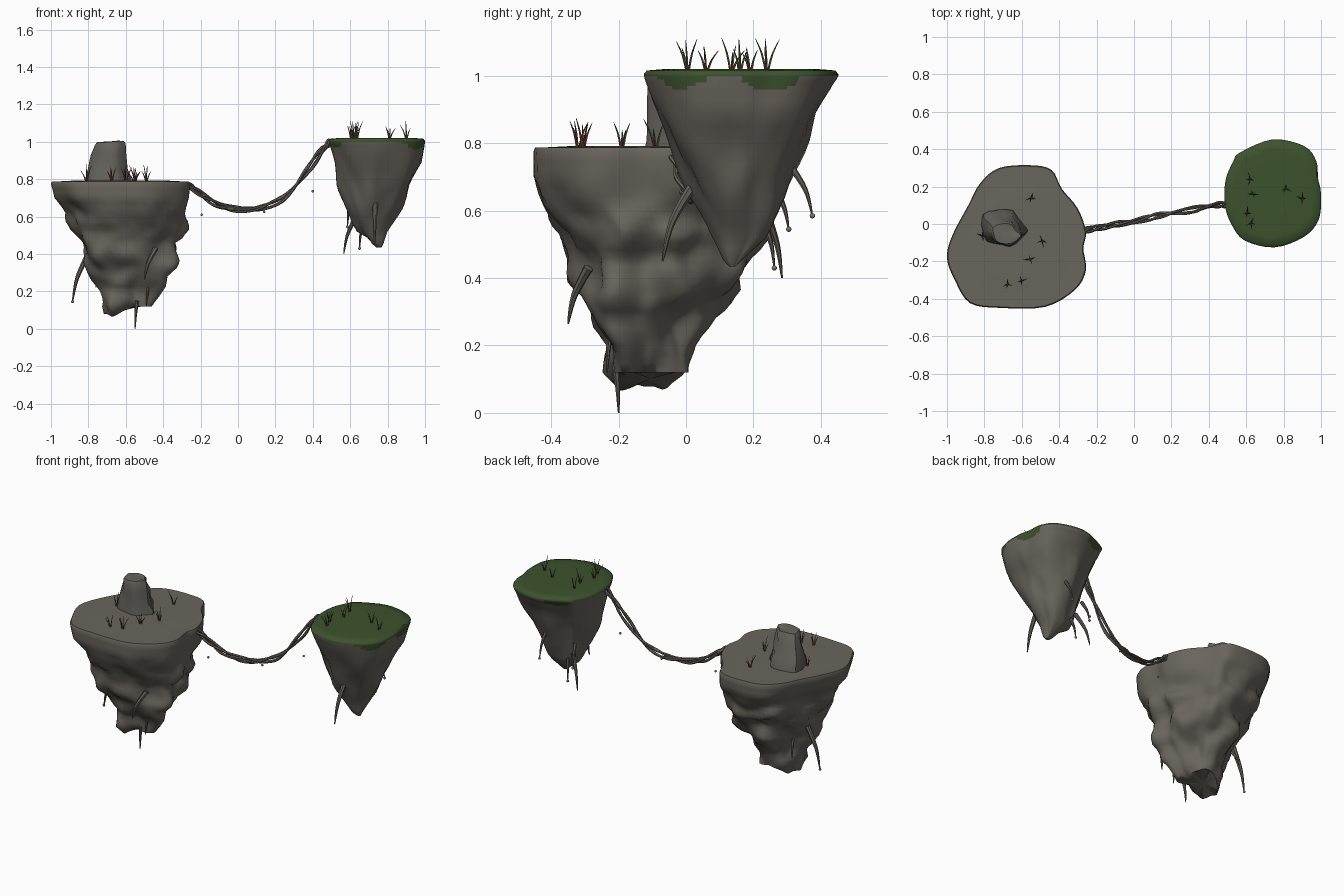
import bpy, math, random
from mathutils import Vector, noise

if "Cube" in bpy.data.objects:
    bpy.data.objects.remove(bpy.data.objects["Cube"])

random.seed(4)


def material(name, rgb):
    m = bpy.data.materials.new(name)
    m.diffuse_color = (*rgb, 1)
    m.use_nodes = True
    m.node_tree.nodes["Principled BSDF"].inputs["Base Color"].default_value = m.diffuse_color
    return m


ROCK = material("grey brown rock", (0.143, 0.130, 0.110))
BOULDER = material("boulder grey", (0.135, 0.127, 0.110))
MOSS = material("moss green", (0.046, 0.084, 0.026))
ROOT = material("root grey brown", (0.140, 0.124, 0.104))
BLADE = material("dull grass green", (0.120, 0.130, 0.065))
RED = material("dry red grass", (0.200, 0.060, 0.042))
BUD = material("pale bud", (0.20, 0.20, 0.10))


def make(name, verts, faces, mats, angle=40):
    me = bpy.data.meshes.new(name)
    me.from_pydata(verts, [], faces)
    for m in mats:
        me.materials.append(m)
    for p in me.polygons:
        p.use_smooth = True
    me.set_sharp_from_angle(angle=math.radians(angle))
    ob = bpy.data.objects.new(name, me)
    bpy.context.collection.objects.link(ob)
    return ob


def spline(pts, n, closed=False):
    """Catmull-Rom curve through the points, n steps for each span."""
    k, out = len(pts), []
    get = (lambda i: Vector(pts[i % k])) if closed else (lambda i: Vector(pts[min(max(i, 0), k - 1)]))
    for i in range(k if closed else k - 1):
        a, b, c, d = (get(i + j) for j in (-1, 0, 1, 2))
        for s in range(n):
            t = s / n
            out.append(0.5 * (2 * b + (c - a) * t + (2 * a - 5 * b + 4 * c - d) * t * t
                              + (3 * b - a - 3 * c + d) * t ** 3))
    return out if closed else out + [get(k - 1)]


def loft(rings):
    """Stacked rings, top first, closed by a centre point at each end."""
    n = len(rings[0])
    verts = [v for r in rings for v in r]
    faces = [(i * n + j, (i + 1) * n + j, (i + 1) * n + (j + 1) % n, i * n + (j + 1) % n)
             for i in range(len(rings) - 1) for j in range(n)]
    if (rings[0][1] - rings[0][0]).cross(rings[0][n // 4] - rings[0][0]).z < 0:
        faces = [f[::-1] for f in faces]
        order = -1
    else:
        order = 1
    top, bot = len(verts), len(verts) + 1
    verts += [sum((Vector(v) for v in r), Vector()) / n for r in (rings[0], rings[-1])]
    last = (len(rings) - 1) * n
    faces += [(top, j, (j + 1) % n)[::order] for j in range(n)]
    faces += [(bot, last + (j + 1) % n, last + j)[::order] for j in range(n)]
    return verts, faces


def island(outline, levels, step, amp, freq):
    """Rings that fit the outline into (z, xmin, xmax, ymin, ymax) bounds at each level."""
    o = [Vector(p) for p in spline(outline, 4, True)]
    x0, x1 = min(p.x for p in o), max(p.x for p in o)
    y0, y1 = min(p.y for p in o), max(p.y for p in o)
    rows = []
    for a, b in zip(levels, levels[1:]):
        k = max(1, round((a[0] - b[0]) / step))
        rows += [[p + (q - p) * s / k for p, q in zip(a, b)] for s in range(k)]
    rows.append(levels[-1])
    rings = []
    for z, a, b, c, d in rows:
        w = min(1, max(0, (levels[0][0] - z - 0.04) * 6))
        mid, ring = Vector(((a + b) / 2, (c + d) / 2, z)), []
        for p in o:
            v = Vector((a + (p.x - x0) / (x1 - x0) * (b - a), c + (p.y - y0) / (y1 - y0) * (d - c), z))
            out = (v - mid).normalized()
            q = Vector((v.x * freq[0], v.y * freq[0], z * freq[1]))
            f = noise.noise(q) + .35 * noise.noise(q * 2.2) - .1
            ring.append(v + out * (f * amp * w))
        rings.append(ring)
    return rings


def tube(path, radii, sides, verts, faces):
    """Adds a round tube along the path to the given lists."""
    base, n = len(verts), len(path)
    for i, p in enumerate(path):
        t = (path[min(i + 1, n - 1)] - path[max(i - 1, 0)]).normalized()
        side = t.cross(Vector((0.3, 1, 0.1))).normalized()
        up = t.cross(side)
        for j in range(sides):
            a = 2 * math.pi * j / sides
            verts.append(p + (side * math.cos(a) + up * math.sin(a)) * radii[i])
    for i in range(n - 1):
        for j in range(sides):
            k = (j + 1) % sides
            faces.append((base + i * sides + j, base + i * sides + k,
                          base + (i + 1) * sides + k, base + (i + 1) * sides + j))
    faces.append(tuple(base + j for j in reversed(range(sides))))
    faces.append(tuple(base + (n - 1) * sides + j for j in range(sides)))


def ball(name, loc, r):
    bpy.ops.mesh.primitive_uv_sphere_add(segments=10, ring_count=6, radius=r, location=loc)
    ob = bpy.context.object
    ob.name = name
    ob.data.materials.append(BUD)
    bpy.ops.object.shade_smooth()


# Large bare island
big = [(-.82, .22), (-.72, .30), (-.555, .315), (-.44, .29), (-.385, .19), (-.30, .085),
       (-.256, -.04), (-.27, -.13), (-.256, -.245), (-.315, -.35), (-.475, -.44), (-.715, -.445),
       (-.875, -.42), (-.955, -.30), (-.998, -.18), (-.97, -.06), (-.885, .10)]
rings = island(big, [
    (.775, -1, -.256, -.453, .315), (.70, -.98, -.262, -.45, .31), (.62, -.91, -.27, -.42, .275),
    (.53, -.90, -.27, -.36, .235), (.46, -.86, -.335, -.34, .17), (.365, -.82, -.345, -.325, .145),
    (.325, -.79, -.36, -.31, .09), (.28, -.775, -.40, -.295, .065), (.20, -.755, -.425, -.245, .035),
    (.12, -.74, -.45, -.24, .01), (.09, -.71, -.50, -.20, -.02)], 0.025, 0.06, (7, 6))
for p in rings[-1]:     # ragged foot, lower towards the left
    p.z += -.015 + .05 * min(1, max(0, (p.x + .66) / .1)) + .02 * noise.noise(p * 20)
rim = rings[0]
mid = Vector((-.63, -.07, 0))
top = []
for s, z in ((.35, .792), (.7, .792), (.95, .787), (.985, .788)):
    top.append([Vector((mid.x + (p.x - mid.x) * s, mid.y + (p.y - mid.y) * s, z)) for p in rim])
make("large_island", *loft(top + rings), [ROCK], 60)

# Small mossy island
small = [(.565, .385), (.74, .455), (.91, .42), (.975, .34), (.985, .245), (1.0, .17), (.99, .03),
         (.91, -.065), (.75, -.122), (.59, -.085), (.52, 0), (.485, .10), (.487, .235), (.53, .34)]
rings = island(small, [
    (1.0, .483, 1.0, -.125, .452), (.99, .485, .999, -.122, .447), (.98, .49, .997, -.119, .44),
    (.97, .494, .996, -.115, .433), (.96, .497, .994, -.112, .428), (.89, .52, .985, -.085, .385),
    (.77, .545, .925, -.035, .34), (.64, .585, .865, .02, .30), (.52, .64, .795, .08, .25),
    (.455, .71, .775, .11, .18), (.435, .74, .765, .13, .15)], 0.035, 0.035, (8, 2))
mid = Vector((.74, .165, 0))
top = [[Vector((mid.x + (p.x - mid.x) * s, mid.y + (p.y - mid.y) * s, z)) for p in rings[0]]
       for s, z in ((.4, 1.02), (.8, 1.02), (.97, 1.016), (1.0, 1.005))]
ob = make("small_island", *loft(top + rings), [ROCK, MOSS], 50)
patches = ((-58, -22, .036), (0, 38, .042), (100, 132, .036), (-160, -130, .03))
for p in ob.data.polygons:      # moss on top, with rounded patches hanging over the rim
    c = p.center
    a = math.degrees(math.atan2(c.y - mid.y, c.x - mid.x))
    drop = max([0] + [d * math.sin(math.pi * (a - lo) / (hi - lo)) ** .5 for lo, hi, d in patches if lo < a < hi])
    p.material_index = int(c.z > .998 - drop)

# Boulder on the large island
foot = [(-.81, .05), (-.73, .075), (-.65, .07), (-.575, -.02), (-.60, -.075), (-.66, -.12),
        (-.745, -.10), (-.80, -.06)]
rings = []
for z, sx, sy, dx, dy in ((1.0, .42, .4, .015, -.03), (1.0, .6, .55, .015, -.03), (.985, .68, .62, .012, -.03),
                          (.93, .77, .74, .005, -.02), (.86, .89, .87, 0, -.01), (.81, .98, .98, 0, 0),
                          (.77, 1.03, 1.03, 0, 0)):
    ring = []
    for p in spline(foot, 2, True):
        v = Vector((-.695 + (p.x + .695) * sx + dx, -.025 + (p.y + .025) * sy + dy, z))
        f = noise.noise(v * 18) * .014
        ring.append(v + Vector((f, f, f * .6)))
    rings.append(ring)
make("boulder", *loft(rings), [BOULDER], 35)

# Twisted vine bridge
line = spline([(-.275, -.033, .765), (-.25, -.03, .757), (-.175, -.015, .705), (-.085, 0, .658),
               (.035, .02, .637), (.14, .045, .648), (.25, .065, .705), (.36, .085, .83),
               (.44, .10, .945), (.48, .105, .99), (.495, .107, .998)], 6)
verts, faces = [], []
for k in range(4):
    path = []
    for i, p in enumerate(line):
        t = (line[min(i + 1, len(line) - 1)] - line[max(i - 1, 0)]).normalized()
        side = t.cross(Vector((0, 1, 0))).normalized()
        a = i * (.2 + .04 * k) + k * math.pi / 2
        r = .012 + .003 * math.sin(i * .5 + k * 2)
        path.append(p + (side * math.cos(a) + side.cross(t) * math.sin(a)) * r)
    tube(path, [.0075] * len(path), 6, verts, faces)
make("vine_bridge", verts, faces, [ROOT])
for i, p in enumerate([(-.195, -.02, .61), (.14, .045, .625), (.40, .09, .735)]):
    ball(f"bridge_bud_{i}", p, .007)

# Hanging roots: start, end, thickness, bud at the tip
for i, (a, b, r, bud) in enumerate([
        ((-.80, -.08, .40), (-.885, -.085, .145), .016, 1), ((-.44, -.29, .43), (-.50, -.35, .265), .015, 0),
        ((-.40, -.16, .36), (-.42, -.20, .21), .016, 0), ((-.54, -.21, .15), (-.55, -.20, .0), .011, 0),
        ((-.45, -.20, .36), (-.49, -.235, .12), .013, 0), ((-.74, -.02, .32), (-.76, .02, .22), .010, 0),
        ((.735, .03, .69), (.73, -.07, .45), .016, 0), ((.63, .235, .60), (.565, .285, .40), .013, 0),
        ((.77, .305, .74), (.77, .375, .585), .011, 1), ((.60, .255, .68), (.585, .305, .545), .011, 1),
        ((.665, .235, .56), (.65, .262, .43), .010, 1)]):
    a, b = Vector(a), Vector(b)
    bend = (a + b) / 2 + Vector((b.x - a.x, b.y - a.y, 0)) * .2
    path = spline([a, bend, b], 5)
    verts, faces = [], []
    tube(path, [r * (1 - .82 * (j / 10) ** 1.3) for j in range(11)], 7, verts, faces)
    make(f"hanging_root_{i}", verts, faces, [ROOT])
    if bud:
        ball(f"root_bud_{i}", b, .008)

# Grass tufts: x, y, ground height, dry or green
for i, (x, y, z, dry) in enumerate([
        (-.55, .14, .79, 1), (-.49, -.09, .79, 0), (-.555, -.19, .79, 0), (-.60, -.305, .79, 1),
        (-.675, -.32, .79, 1), (-.81, -.065, .79, 1), (.62, .24, 1.018, 0), (.635, .16, 1.018, 0),
        (.81, .19, 1.018, 0), (.90, .135, 1.018, 0), (.605, .06, 1.018, 1), (.625, .005, 1.018, 0)]):
    verts, faces = [], []
    for k in range(4):
        a = k * math.pi / 2 + random.uniform(-.5, .5)
        h, lean = random.uniform(.05, .1), random.uniform(.018, .036)
        d = Vector((math.cos(a), math.sin(a), 0))
        base = Vector((x, y, z - .005)) + d * .003
        path = spline([base, base + d * lean * .4 + Vector((0, 0, h * .55)),
                       base + d * lean + Vector((0, 0, h))], 3)
        tube(path, [.0036, .0034, .0032, .0028, .0022, .0015, .0005], 4, verts, faces)
    ob = make(f"grass_tuft_{i}", verts, faces, [BLADE, RED])
    for p in ob.data.polygons:
        p.material_index = int(p.center.z - z < (.065 if dry else .018))
